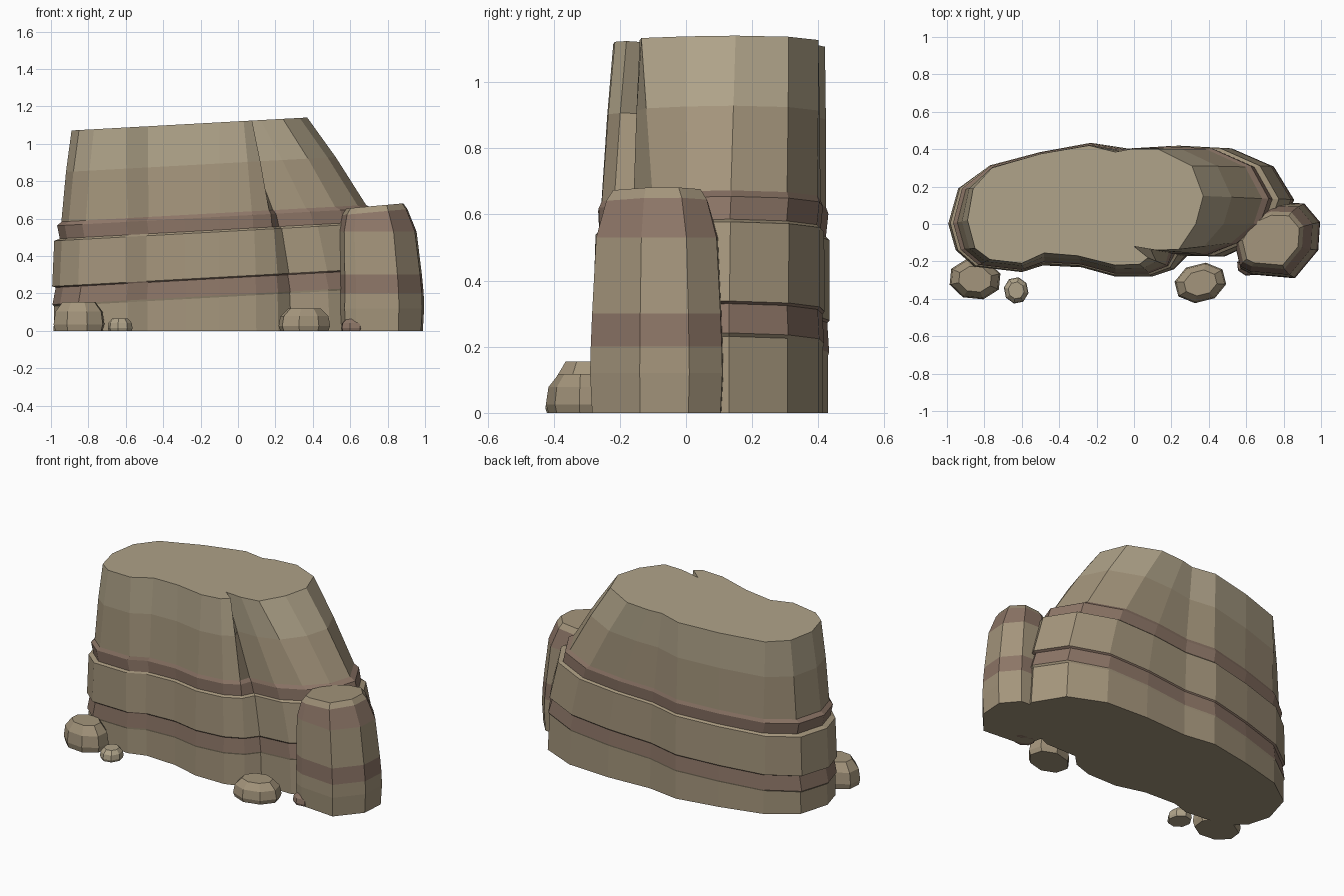
import bpy, bmesh, math

if "Cube" in bpy.data.objects:
    bpy.data.objects.remove(bpy.data.objects["Cube"])


def material(name, rgb):
    m = bpy.data.materials.new(name)
    m.diffuse_color = (*rgb, 1)
    m.use_nodes = True
    m.node_tree.nodes["Principled BSDF"].inputs["Base Color"].default_value = m.diffuse_color
    return m


TAN = material("sandstone", (0.37, 0.30, 0.20))
PALE = material("pale_sandstone", (0.43, 0.365, 0.25))
RED = material("red_strata", (0.265, 0.18, 0.135))


def loft(name, rings, bands, mats):
    """Skin equal-length rings; bands gives a material index per strip, then the cap."""
    bm = bmesh.new()
    vs = [[bm.verts.new(p) for p in r] for r in rings]
    n = len(vs[0])
    for k in range(len(vs) - 1):
        for i in range(n):
            j = (i + 1) % n
            f = bm.faces.new((vs[k][i], vs[k][j], vs[k + 1][j], vs[k + 1][i]))
            f.material_index = bands[k]
    bm.faces.new(vs[0][::-1]).material_index = bands[0]
    bm.faces.new(vs[-1]).material_index = bands[-1]
    me = bpy.data.meshes.new(name)
    bm.to_mesh(me)
    bm.free()
    for m in mats:
        me.materials.append(m)
    ob = bpy.data.objects.new(name, me)
    bpy.context.collection.objects.link(ob)
    return ob


# Mesa: ground outline morphs into the smaller top outline
base = [(-1, 0), (-.96, -.14), (-.86, -.23), (-.6, -.26), (-.49, -.225), (-.28, -.235),
        (-.1, -.285), (.1, -.285), (.22, -.245), (.29, -.175), (.5, -.175), (.68, -.09),
        (.82, .0), (.87, .13), (.76, .31), (.54, .405), (.26, .42), (-.03, .405),
        (-.23, .435), (-.5, .385), (-.77, .315), (-.945, .19)]
top = [(-.89, .02), (-.85, -.13), (-.77, -.19), (-.6, -.21), (-.48, -.155), (-.3, -.17),
       (-.1, -.22), (.03, -.215), (.075, -.18), (0, -.12), (.12, -.14), (.24, -.135),
       (.33, 0), (.37, .15), (.31, .31), (.13, .40), (-.02, .40), (-.1, .385),
       (-.24, .42), (-.5, .375), (-.76, .30), (-.86, .19)]
# height, morph amount, ledge scale
levels = [(0, 0, .985), (.185, .03, .985), (.195, .03, .995), (.285, .06, .98),
          (.292, .06, 1.0), (.535, .2, 1.005), (.545, .22, .975), (.615, .3, 1.0),
          (.635, .34, .98), (.90, .69, .995), (1.12, 1, 1)]


def mesa_ring(h, t, s):
    ring = []
    for (bx, by), (tx, ty) in zip(base, top):
        x = -.05 + s * (bx + (tx - bx) * t + .05)
        y = .08 + s * (by + (ty - by) * t - .08)
        ring.append((x, y, h + .055 * x if h else 0))
    return ring


loft("mesa", [mesa_ring(*l) for l in levels],
     [0, 0, 2, 2, 0, 0, 2, 2, 0, 1, 1], [TAN, PALE, RED])

# Side pillar leaning on the right end
foot = [(.535, -.09), (.57, -.24), (.63, -.27), (.86, -.29), (.985, -.14),
        (.995, .01), (.91, .11), (.77, .115), (.62, .05)]
pillar_levels = [(0, .97, 0), (.12, 1, 0), (.2, .99, 0), (.3, .97, -.005),
                 (.53, .91, -.02), (.635, .76, -.035), (.668, .66, -.035)]
rings = [[(.77 + s * (x - .77) + dx, -.085 + s * (y + .085),
           z + (.09 * (x - .77) * s if z > .6 else 0)) for x, y in foot]
         for z, s, dx in pillar_levels]
loft("side_pillar", rings, [0, 0, 1, 0, 1, 0, 0], [TAN, RED])


# Loose boulders
def boulder(name, x, y, rx, ry, h, rot, mat):
    rings = []
    for z, s in ((0, .93), (.22, 1), (.66, .93), (1, .64)):
        ring = []
        for i in range(8):
            a = math.tau * (i + .5) / 8
            u, v = rx * s * math.cos(a) * 1.06, ry * s * math.sin(a) * 1.06
            ring.append((x + u * math.cos(rot) - v * math.sin(rot),
                         y + u * math.sin(rot) + v * math.cos(rot), z * h))
        rings.append(ring)
    loft(name, rings, [0] * 4, [mat])


boulder("boulder_left", -.85, -.295, .135, .105, .155, -.1, TAN)
boulder("pebble_left", -.63, -.355, .063, .068, .065, .2, PALE)
boulder("boulder_right", .355, -.315, .135, .10, .118, .25, TAN)
boulder("pebble_right", .62, -.22, .068, .055, .062, .1, RED)
